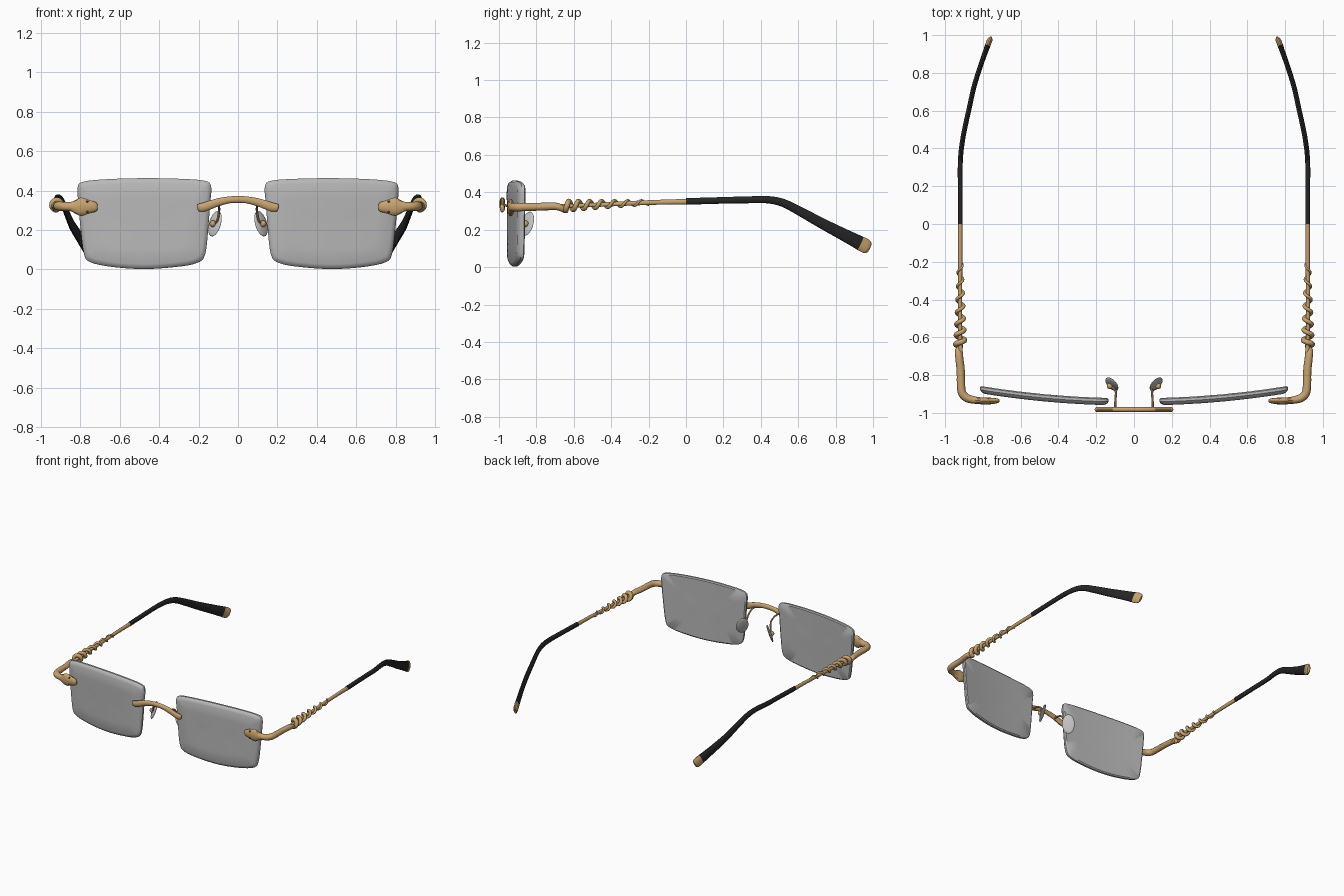
import bpy, bmesh, math
from mathutils import Vector, Matrix

cube = bpy.data.objects.get("Cube")
if cube:
    bpy.data.objects.remove(cube)


def material(name, colour):
    m = bpy.data.materials.new(name)
    m.use_nodes = True
    m.diffuse_color = (*colour, 1)
    m.node_tree.nodes["Principled BSDF"].inputs["Base Color"].default_value = (*colour, 1)
    return m


GOLD = material("gold", (0.58, 0.37, 0.16))
BLACK = material("black sleeve", (0.02, 0.02, 0.02))
GREY = material("lens grey", (0.48, 0.48, 0.48))
PAD = material("pad grey", (0.55, 0.55, 0.55))
DARK = material("dark gold", (0.12, 0.07, 0.03))


def finish(name, bm, mat, mirror=True):
    """Turn a bmesh into a smooth object, mirrored left to right."""
    bmesh.ops.recalc_face_normals(bm, faces=bm.faces)
    mesh = bpy.data.meshes.new(name)
    bm.to_mesh(mesh)
    bm.free()
    mesh.materials.append(mat)
    obj = bpy.data.objects.new(name, mesh)
    bpy.context.collection.objects.link(obj)
    bpy.ops.object.select_all(action='DESELECT')
    obj.select_set(True)
    bpy.context.view_layer.objects.active = obj
    bpy.ops.object.shade_smooth_by_angle(angle=math.radians(35))
    if mirror:
        mod = obj.modifiers.new("mirror", 'MIRROR')
        mod.use_mirror_merge = False
    return obj


def spline(pts, steps, closed=False):
    """Catmull-Rom interpolation of points of any dimension."""
    n = len(pts)
    get = (lambda i: pts[i % n]) if closed else (lambda i: pts[max(0, min(n - 1, i))])
    out = []
    for i in range(n if closed else n - 1):
        quad = [get(i + k) for k in (-1, 0, 1, 2)]
        for s in range(steps):
            t = s / steps
            out.append([b + 0.5 * t * (c - a + t * (2 * a - 5 * b + 4 * c - d
                        + t * (3 * (b - c) + d - a))) for a, b, c, d in zip(*quad)])
    if not closed:
        out.append(list(pts[-1]))
    return out


def bridge_rings(bm, rings):
    n = len(rings[0])
    for r, q in zip(rings, rings[1:]):
        for i in range(n):
            bm.faces.new((r[i], r[(i + 1) % n], q[(i + 1) % n], q[i]))


def tube(name, pts, mat, steps=6, sides=14, mirror=True):
    """Sweep an ellipse along points (x, y, z, side radius, upright radius)."""
    path = spline(pts, steps)
    bm = bmesh.new()
    rings = []
    for i, p in enumerate(path):
        c = Vector(p[:3])
        ahead = Vector(path[min(i + 1, len(path) - 1)][:3])
        tangent = (ahead - Vector(path[max(i - 1, 0)][:3])).normalized()
        side = tangent.cross(Vector((0, 0, 1))).normalized()
        up = side.cross(tangent)
        a, b = max(p[3], 0.002), max(p[4], 0.002)
        angles = [2 * math.pi * k / sides for k in range(sides)]
        rings.append([bm.verts.new(c + side * a * math.cos(t) + up * b * math.sin(t))
                      for t in angles])
    bridge_rings(bm, rings)
    bm.faces.new(rings[0])
    bm.faces.new(rings[-1])
    return finish(name, bm, mat, mirror)


def ellipsoid(name, matrix, mat):
    bm = bmesh.new()
    bmesh.ops.create_uvsphere(bm, u_segments=20, v_segments=12, radius=1, matrix=matrix)
    return finish(name, bm, mat)


# Lenses: bowed slabs with bevelled rims
outline = spline([(.17, .45), (.30, .46), (.48, .463), (.66, .458), (.78, .446),
                  (.813, .42), (.81, .33), (.80, .22), (.782, .08), (.75, .037),
                  (.64, .013), (.48, .002), (.32, .012), (.21, .032), (.167, .075),
                  (.15, .22), (.142, .33), (.136, .42)], 4, closed=True)
CX, CZ, HW, HH = .477, .235, .34, .23


def lens_y(x):
    u = (x - CX) / HW
    return -.907 + .032 * u - .012 * (1 - u * u)


bm = bmesh.new()
rings = []
# each layer: inset from the rim, depth from the middle surface
for inset, depth in ((.2, -.02), (.1, -.02), (.024, -.02), (.008, -.013), (0, -.002),
                     (0, .012), (.008, .018), (.1, .018), (.2, .018)):
    ring = []
    for x, z in outline:
        x = CX + (x - CX) * (1 - inset / HW)
        z = CZ + (z - CZ) * (1 - inset / HH)
        ring.append(bm.verts.new((x, lens_y(x) + depth, z)))
    rings.append(ring)
bridge_rings(bm, rings)
for ring, depth in ((rings[0], -.02), (rings[-1], .018)):
    centre = bm.verts.new((CX, lens_y(CX) + depth, CZ))
    for i in range(len(ring)):
        bm.faces.new((ring[i], ring[(i + 1) % len(ring)], centre))
finish("lenses", bm, GREY)

# Bridge across the nose
half = [(.207, .313, .004, .008), (.20, .314, .012, .019), (.17, .317, .014, .023),
        (.11, .338, .014, .021), (.05, .352, .014, .018)]
arc = [(-x, -.982, z, a, b) for x, z, a, b in half]
arc += [(0, -.982, .355, .014, .018)]
arc += [(x, -.982, z, a, b) for x, z, a, b in reversed(half)]
tube("bridge", arc, GOLD, mirror=False)

# Nose pads on bent wires
tube("pad_wires", [(.10, -.975, .33, .007, .007), (.098, -.93, .325, .006, .006),
                   (.096, -.89, .30, .006, .006), (.105, -.875, .25, .006, .006),
                   (.125, -.857, .232, .008, .008)], GOLD, sides=8)
ellipsoid("pad_knobs", Matrix.Translation((.127, -.858, .232)) @ Matrix.Scale(.017, 4), GOLD)
turn = Matrix.Rotation(math.radians(137), 4, 'Z') @ Matrix.Rotation(math.radians(18), 4, 'Y')
ellipsoid("nose_pads", Matrix.Translation((.117, -.848, .232)) @ turn
          @ Matrix.Diagonal((.010, .044, .068, 1)), PAD)

# Serpent arms: flat head on the lens, round the corner, then coiling to a thin tail
body = [(.712, -.936, .317, .004, .012), (.722, -.936, .317, .012, .024),
        (.755, -.937, .318, .017, .034), (.795, -.937, .318, .019, .047),
        (.822, -.935, .318, .018, .036), (.85, -.931, .319, .02, .023),
        (.885, -.921, .32, .022, .023), (.91, -.895, .321, .022, .023),
        (.916, -.85, .322, .022, .022), (.918, -.78, .323, .021, .021),
        (.927, -.70, .325, .02, .02), (.929, -.67, .317, .018, .018)]
TURNS, PER = 7, 10
for k in range(TURNS * PER + 1):
    t = k / (TURNS * PER)
    angle = -math.pi / 2 + 2 * math.pi * TURNS * t
    reach, r = .024 - .011 * t, .015 - .010 * t
    body.append((.92 + reach * math.cos(angle), -.645 + .445 * t ** 1.2,
                 .327 + .018 * t + reach * math.sin(angle), r, r))
tube("serpent_arms", body, GOLD, steps=3, sides=12)
for label, z in (("upper", .345), ("lower", .292)):
    ellipsoid(label + "_eyes", Matrix.Translation((.765, -.95, z)) @ Matrix.Scale(.006, 4), DARK)

# Straight core wires inside the coils
tube("core_wires", [(.902, -.81, .323, .008, .008), (.908, -.76, .324, .011, .011),
                    (.92, -.62, .327, .011, .011), (.92, -.2, .345, .011, .013),
                    (.92, .01, .35, .012, .015)], GOLD)

# Black sleeves, flaring behind the ear
tube("sleeves", [(.92, 0, .351, .013, .018), (.92, .2, .357, .013, .018),
                 (.919, .34, .36, .013, .019), (.908, .44, .36, .013, .020),
                 (.893, .52, .343, .013, .022), (.873, .61, .298, .013, .025),
                 (.846, .73, .232, .013, .029), (.808, .85, .17, .013, .034),
                 (.778, .935, .126, .014, .039)], BLACK)

# Gold end caps
tube("sleeve_tips", [(.779, .932, .1275, .0145, .0395), (.77, .958, .114, .0145, .040),
                     (.764, .972, .107, .014, .036), (.76, .981, .102, .009, .026)],
     GOLD, steps=3)
